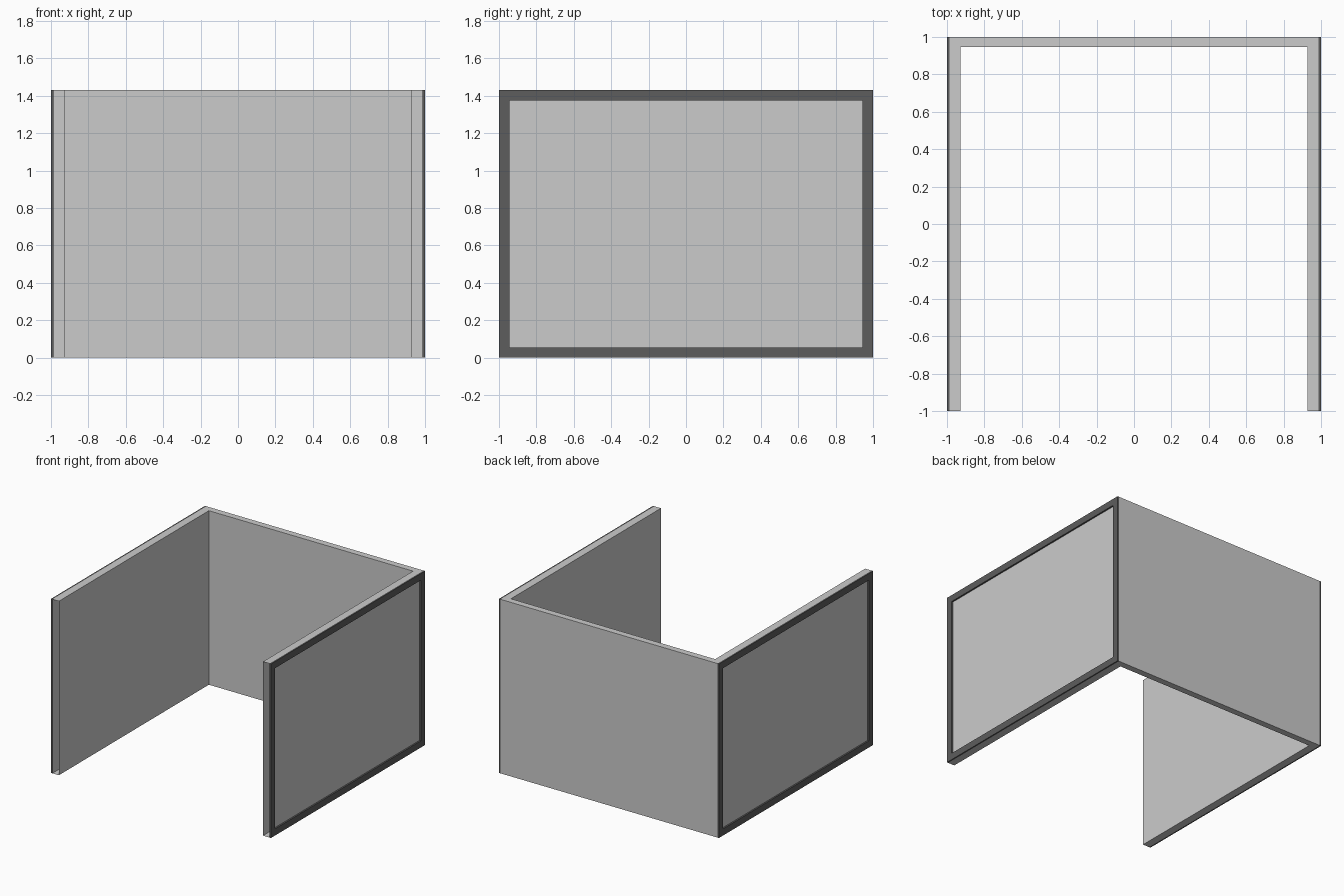
import bpy, bmesh

if "Cube" in bpy.data.objects:
    bpy.data.objects.remove(bpy.data.objects["Cube"])

H = 1.43        # wall height
OUT = 0.987     # outer face of side walls
INN = 0.928     # inner face of side walls
BACK = 0.947    # inner face of back wall
RIM = 0.055     # trim width


def finish(bm, name):
    mesh = bpy.data.meshes.new(name)
    bm.to_mesh(mesh)
    bm.free()
    obj = bpy.data.objects.new(name, mesh)
    bpy.context.collection.objects.link(obj)
    return obj


def extrude_face(bm, face, vec):
    """Extrude a face into a closed solid."""
    ext = bmesh.ops.extrude_face_region(bm, geom=[face], use_keep_orig=True)
    verts = [g for g in ext["geom"] if isinstance(g, bmesh.types.BMVert)]
    bmesh.ops.translate(bm, verts=verts, vec=vec)
    bmesh.ops.recalc_face_normals(bm, faces=bm.faces)


# Hollow U-shaped wall shell, open at its two front ends
plan = [(-OUT, -1), (-INN, -1), (-INN, BACK), (INN, BACK),
        (INN, -1), (OUT, -1), (OUT, 1), (-OUT, 1)]
bm = bmesh.new()
base = bm.faces.new([bm.verts.new((x, y, 0)) for x, y in plan])
extrude_face(bm, base, (0, 0, H))
ends = [f for f in bm.faces if all(v.co.y < -0.99 for v in f.verts)]
bmesh.ops.delete(bm, geom=ends, context='FACES_ONLY')
finish(bm, "wall_shell")

# Dark raised rim around the outside of each side wall
dark = bpy.data.materials.new("dark_trim")
dark.diffuse_color = (0.11, 0.11, 0.11, 1)
dark.use_nodes = True
dark.node_tree.nodes["Principled BSDF"].inputs["Base Color"].default_value = dark.diffuse_color


def side_trim(name, side):
    bm = bmesh.new()
    loops = []
    for x in (OUT, 1.0):
        for d in (0, RIM):
            loops.append([bm.verts.new((side * x, y, z)) for y, z in
                          ((-1 + d, d), (1 - d, d), (1 - d, H - d), (-1 + d, H - d))])
    # Connect the loops around the rectangular cross-section
    order = [loops[0], loops[1], loops[3], loops[2]]
    for a, b in zip(order, order[1:] + order[:1]):
        for i in range(4):
            j = (i + 1) % 4
            bm.faces.new((a[i], a[j], b[j], b[i]))
    bmesh.ops.recalc_face_normals(bm, faces=bm.faces)
    finish(bm, name).data.materials.append(dark)


side_trim("left_trim", -1)
side_trim("right_trim", 1)
